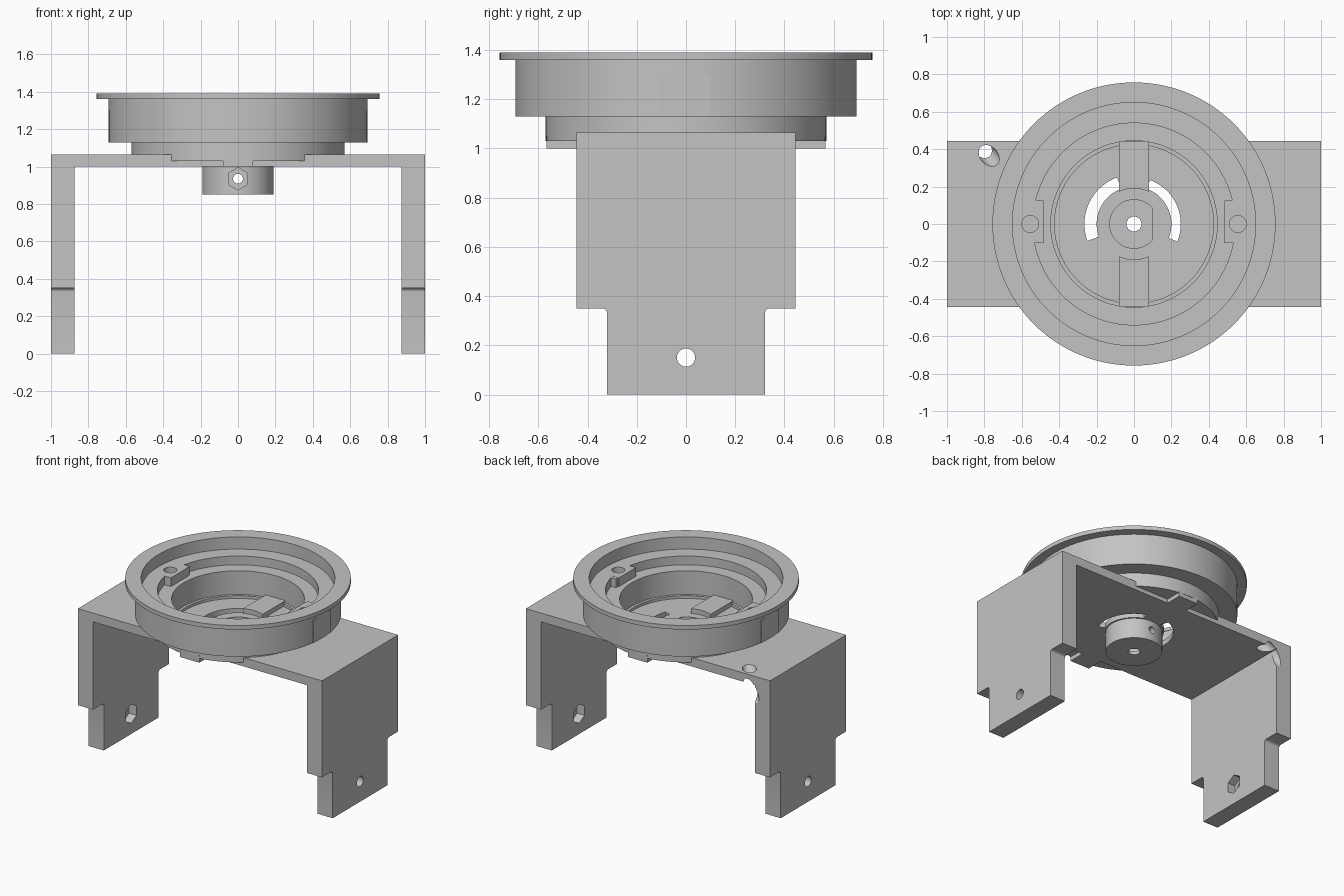
import bpy, bmesh, math
from mathutils import Vector, Matrix

if "Cube" in bpy.data.objects:
    bpy.data.objects.remove(bpy.data.objects["Cube"])

grey = bpy.data.materials.new("plain_grey")
grey.diffuse_color = (0.55, 0.55, 0.55, 1)
grey.use_nodes = True
grey.node_tree.nodes["Principled BSDF"].inputs["Base Color"].default_value = grey.diffuse_color


def make(name, bm):
    bmesh.ops.recalc_face_normals(bm, faces=bm.faces)
    me = bpy.data.meshes.new(name)
    bm.to_mesh(me)
    bm.free()
    me.materials.append(grey)
    ob = bpy.data.objects.new(name, me)
    bpy.context.collection.objects.link(ob)
    return ob


def box(name, x0, x1, y0, y1, z0, z1):
    bm = bmesh.new()
    bmesh.ops.create_cube(bm, size=1)
    for v in bm.verts:
        v.co = ((x0 + x1) / 2 + v.co.x * (x1 - x0),
                (y0 + y1) / 2 + v.co.y * (y1 - y0),
                (z0 + z1) / 2 + v.co.z * (z1 - z0))
    return make(name, bm)


def rod(name, a, b, r, n=48, spin=0.0):
    """Cylinder or prism between two points."""
    a, b = Vector(a), Vector(b)
    d = b - a
    rot = d.to_track_quat('Z', 'Y').to_matrix().to_4x4()
    m = Matrix.Translation((a + b) / 2) @ rot @ Matrix.Rotation(spin, 4, 'Z')
    bm = bmesh.new()
    bmesh.ops.create_cone(bm, cap_ends=True, segments=n, radius1=r, radius2=r,
                          depth=d.length, matrix=m)
    return make(name, bm)


def prism(name, pts, d):
    """Extrude a flat outline of 3D points along d."""
    bm = bmesh.new()
    f = bm.faces.new([bm.verts.new(p) for p in pts])
    g = bmesh.ops.extrude_face_region(bm, geom=[f])
    bmesh.ops.translate(bm, vec=d, verts=[v for v in g['geom'] if isinstance(v, bmesh.types.BMVert)])
    return make(name, bm)


def lathe(name, prof, n=128):
    """Spin a (radius, z) outline that starts and ends on the axis."""
    bm = bmesh.new()
    rings = []
    for r, z in prof:
        k = 1 if r == 0 else n
        rings.append([bm.verts.new((r * math.cos(2 * math.pi * i / n),
                                    r * math.sin(2 * math.pi * i / n), z)) for i in range(k)])
    for a, b in zip(rings, rings[1:]):
        for i in range(n):
            j = (i + 1) % n
            q = [a[i % len(a)], a[j % len(a)], b[j % len(b)], b[i % len(b)]]
            bm.faces.new(list(dict.fromkeys(q)))
    return make(name, bm)


def boolean(target, other, op='DIFFERENCE', keep=False):
    m = target.modifiers.new("bool", 'BOOLEAN')
    m.operation, m.object, m.solver = op, other, 'EXACT'
    bpy.context.view_layer.objects.active = target
    bpy.ops.object.modifier_apply(modifier=m.name)
    if not keep:
        bpy.data.objects.remove(other)


# U-shaped bracket
u = [(-1, 0), (-1, 1.065), (1, 1.065), (1, 0), (.875, 0), (.875, 1), (-.875, 1), (-.875, 0)]
bracket = prism("bracket", [(x, -.445, z) for x, z in u], (0, .89, 0))

# narrowed feet with filleted shoulders
for s in (-1, 1):
    arc = [(.34 - .02 * math.sin(t), .33 + .02 * math.cos(t))
           for t in [i * math.pi / 10 for i in range(6)]]
    pts = [(.5, -.1), (.5, .35)] + arc + [(.32, -.1)]
    boolean(bracket, prism("notch", [(-1.1, s * y, z) for y, z in pts], (2.2, 0, 0)))

# pivot holes with hexagonal nut pockets on the inside
for s in (-1, 1):
    boolean(bracket, rod("hole", (s * .8, 0, .15), (s * 1.1, 0, .15), .037))
    boolean(bracket, prism("nut_pocket", [
        (s * .8, .07 * math.sin(i * math.pi / 3), .15 + .07 * math.cos(i * math.pi / 3))
        for i in range(6)], (s * .135, 0, 0)))

# slanted cable hole near the back left corner
top, low = Vector((-.775, .365, 1.065)), Vector((-.815, .41, 1.0))
boolean(bracket, rod("cable_hole", top + (top - low) * 2, low + (low - top) * 2, .047))

# seat for the cup floor
boolean(bracket, rod("seat_cut", (0, 0, 1.035), (0, 0, 1.2), .5, 96))

# stepped cup with flange
cup = lathe("cup", [(0, 1.03), (.57, 1.03), (.57, 1.13), (.693, 1.13), (.693, 1.36),
                    (.757, 1.36), (.757, 1.39), (.65, 1.39), (.65, 1.30), (.54, 1.30),
                    (.54, 1.235), (.445, 1.235), (.445, 1.06), (.425, 1.06),
                    (.425, 1.04), (0, 1.04)])

# screw bosses on both sides of the cup
for s in (-1, 1):
    xs = sorted((s * .48, s * .69))
    boolean(cup, box("boss", *xs, -.1, .1, 1.131, 1.30), 'UNION')
    xs = sorted((s * .485, s * .56))
    boolean(cup, box("boss_lip", *xs, .09, .125, 1.15, 1.299), 'UNION')
    boolean(cup, rod("screw_hole", (s * .555, 0, 1.15), (s * .555, 0, 1.4), .045))

# curved slots and centre opening through cup floor and bracket
for a0, a1, ro in ((-22, 70, .25), (110, 200, .265)):
    ang = [math.radians(a0 + (a1 - a0) * i / 20) for i in range(21)]
    pts = [(ro * math.cos(t), ro * math.sin(t), .95) for t in ang]
    pts += [(.2 * math.cos(t), .2 * math.sin(t), .95) for t in reversed(ang)]
    slot = prism("slot", pts, (0, 0, .2))
    boolean(bracket, slot, keep=True)
    boolean(cup, slot)
opening = rod("opening", (0, 0, .9), (0, 0, 1.2), .185, 64)
boolean(bracket, opening, keep=True)
boolean(cup, opening)

# raised ridges on the floor and tabs under the rim, front and back
for s in (-1, 1):
    ys = sorted((s * .15, s * .44))
    ridge = box("floor_ridge", -.08, .08, *ys, 1.032, 1.075)
    boolean(ridge, rod("ridge_end", (0, 0, 1), (0, 0, 1.2), .19, 64))
    ys = sorted((s * .44, s * .567))
    box("front_tab" if s < 0 else "back_tab", -.08, .08, *ys, 1.0, 1.05)

# shaft hub with D-shaped bore, bottom hole and cross screw hole
hub = rod("hub", (0, 0, .85), (0, 0, 1.04), .19, 64)
a = math.acos(.1 / .13)
ang = [a + (2 * math.pi - 2 * a) * i / 40 for i in range(41)]
boolean(hub, prism("d_bore", [(.13 * math.cos(t), .13 * math.sin(t), .875) for t in ang], (0, 0, .3)))
boolean(hub, rod("bottom_hole", (0, 0, .8), (0, 0, .95), .04))
boolean(hub, rod("cross_hole", (0, -.3, .935), (0, .3, .935), .026, 32))
boolean(hub, prism("hex_pocket", [
    (.06 * math.sin(i * math.pi / 3), -.3, .935 + .06 * math.cos(i * math.pi / 3))
    for i in range(6)], (0, .15, 0)))

# smooth round walls, keep edges sharp
for ob in bpy.data.objects:
    bpy.ops.object.select_all(action='DESELECT')
    ob.select_set(True)
    bpy.context.view_layer.objects.active = ob
    bpy.ops.object.shade_smooth_by_angle(angle=math.radians(30))
